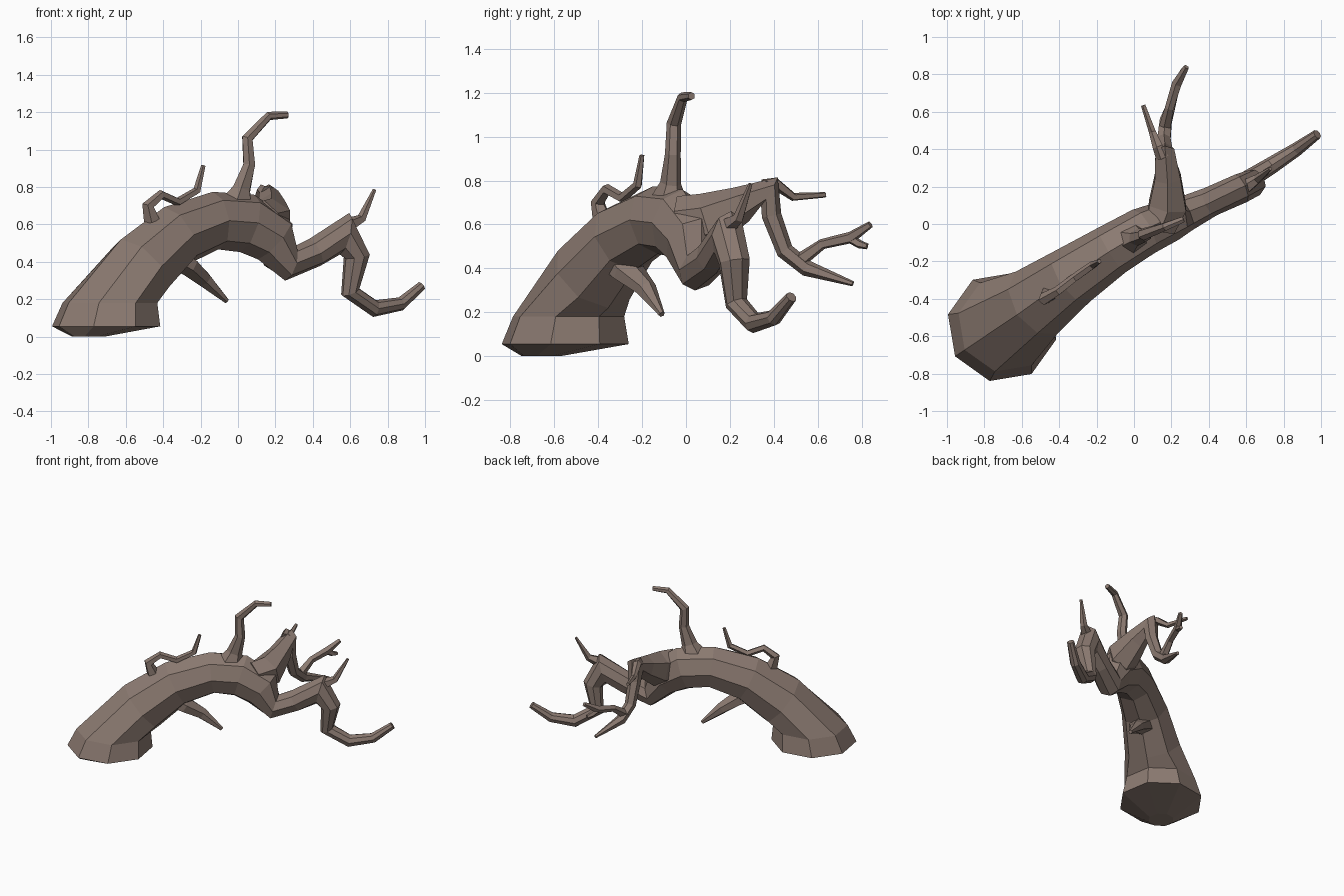
import bpy, bmesh, math
from mathutils import Vector

bark = bpy.data.materials.new("bark")
bark.diffuse_color = (0.26, 0.195, 0.165, 1)


def limb(name, pts, sides=6, ref=(0.5, -0.8, 0), flat_rings=0, turn=0.5):
    """Faceted tube: each point is x, y, z, radius[, sideways radius]."""
    bm = bmesh.new()
    P = [Vector(p[:3]) for p in pts]
    rings = []
    for i, p in enumerate(pts):
        a = (P[i] - P[i - 1]).normalized() if i else Vector()
        b = (P[i + 1] - P[i]).normalized() if i < len(P) - 1 else Vector()
        t = (a + b).normalized()
        if i < flat_rings:
            t = Vector((0, 0, 1))
        u = Vector(ref)
        u = (u - t * u.dot(t)).normalized()
        v = t.cross(u)
        ru = p[4] if len(p) > 4 else p[3]
        ring = []
        for k in range(sides):
            ang = 2 * math.pi * (k + turn) / sides
            ring.append(bm.verts.new(P[i] + u * ru * math.cos(ang) + v * p[3] * math.sin(ang)))
        rings.append(ring)
    for r0, r1 in zip(rings, rings[1:]):
        for k in range(sides):
            j = (k + 1) % sides
            bm.faces.new((r0[k], r0[j], r1[j], r1[k]))
    bm.faces.new(rings[0][::-1])
    bm.faces.new(rings[-1])
    bmesh.ops.recalc_face_normals(bm, faces=bm.faces)
    me = bpy.data.meshes.new(name)
    bm.to_mesh(me)
    bm.free()
    me.materials.append(bark)
    ob = bpy.data.objects.new(name, me)
    bpy.context.collection.objects.link(ob)
    return ob


# leaning trunk that runs on into the long crooked limb
limb("trunk", [
    (-0.80, -0.66, 0.0, 0.09), (-0.705, -0.55, 0.055, 0.297), (-0.685, -0.535, 0.18, 0.26),
    (-0.52, -0.42, 0.37, 0.195, 0.20), (-0.33, -0.28, 0.54, 0.17, 0.165),
    (-0.12, -0.14, 0.62, 0.155, 0.14), (0.05, -0.04, 0.605, 0.16, 0.13),
    (0.19, 0.02, 0.52, 0.145, 0.115), (0.275, 0.055, 0.39, 0.095), (0.41, 0.12, 0.45, 0.08),
    (0.57, 0.19, 0.55, 0.115, 0.08), (0.635, 0.22, 0.43, 0.07, 0.075), (0.60, 0.23, 0.24, 0.052),
    (0.73, 0.31, 0.15, 0.046), (0.87, 0.40, 0.175, 0.037), (0.98, 0.48, 0.27, 0.026)],
    8, flat_rings=3, turn=0)

# rear limb with a drooping end
limb("rear_limb", [
    (0.14, -0.02, 0.60, 0.13, 0.09), (0.18, 0.10, 0.62, 0.125, 0.115), (0.18, 0.25, 0.69, 0.085, 0.08),
    (0.165, 0.38, 0.75, 0.075, 0.058), (0.165, 0.39, 0.64, 0.045), (0.16, 0.45, 0.48, 0.04),
    (0.17, 0.55, 0.40, 0.037), (0.24, 0.76, 0.33, 0.012)], 6, (1, 0, 0))
limb("rear_upper_twig", [
    (0.155, 0.36, 0.77, 0.04), (0.13, 0.41, 0.785, 0.03), (0.10, 0.49, 0.725, 0.02),
    (0.05, 0.635, 0.735, 0.013)], 5, (1, 0, 0))
limb("rear_fork", [
    (0.165, 0.51, 0.43, 0.035), (0.19, 0.62, 0.51, 0.025), (0.23, 0.75, 0.54, 0.028),
    (0.28, 0.84, 0.60, 0.016)], 5, (1, 0, 0))
limb("rear_fork_tip", [
    (0.225, 0.74, 0.54, 0.022), (0.25, 0.79, 0.51, 0.02), (0.265, 0.825, 0.50, 0.014)], 5, (1, 0, 0))

# upright branch on the crest
limb("upright_branch", [
    (-0.01, -0.08, 0.69, 0.11, 0.09), (0.02, -0.07, 0.79, 0.055, 0.045), (0.06, -0.06, 0.92, 0.036),
    (0.05, -0.055, 1.06, 0.033), (0.165, -0.015, 1.18, 0.024), (0.265, 0.025, 1.185, 0.018)], 6)

# small twigs and the broken stub below
limb("trunk_twig", [
    (-0.46, -0.38, 0.62, 0.045), (-0.48, -0.40, 0.70, 0.034), (-0.41, -0.36, 0.76, 0.026),
    (-0.32, -0.29, 0.72, 0.024), (-0.22, -0.22, 0.78, 0.022), (-0.185, -0.20, 0.915, 0.012)], 5)
limb("limb_twig", [
    (0.60, 0.20, 0.60, 0.04), (0.66, 0.24, 0.63, 0.026), (0.73, 0.295, 0.785, 0.01)], 5)
limb("lower_stub", [
    (-0.40, -0.33, 0.46, 0.08, 0.10), (-0.27, -0.26, 0.38, 0.055, 0.085), (-0.18, -0.18, 0.305, 0.042, 0.05),
    (-0.06, -0.11, 0.19, 0.014)], 6)
